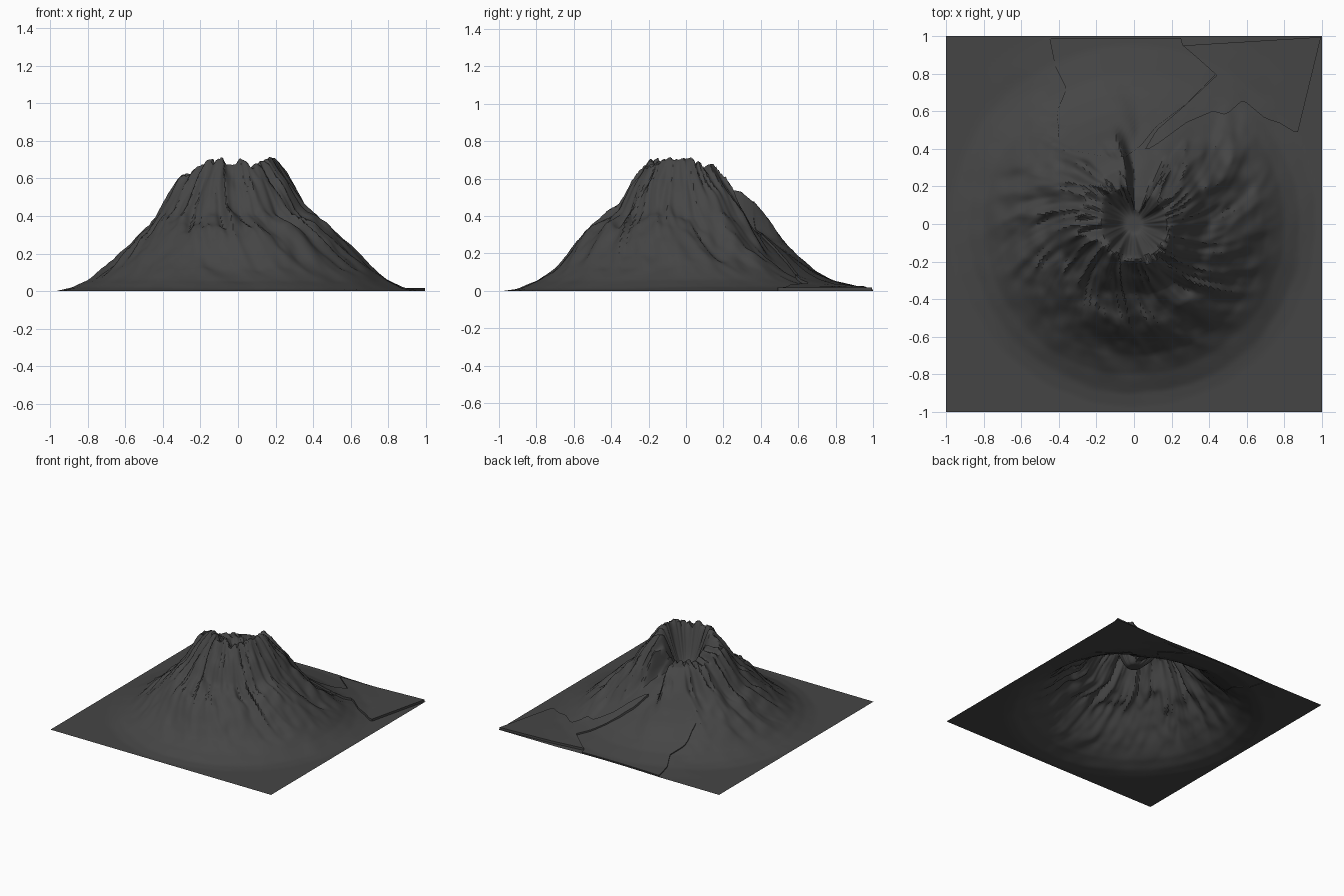
import bpy, bmesh, math
from mathutils import Vector, noise

if "Cube" in bpy.data.objects:
    bpy.data.objects.remove(bpy.data.objects["Cube"])

rock = bpy.data.materials.new("dark_rock")
rock.diffuse_color = (0.06, 0.06, 0.06, 1)
rock.use_nodes = True
rock.node_tree.nodes["Principled BSDF"].inputs["Base Color"].default_value = rock.diffuse_color


def interp(table, t):
    """Piecewise linear lookup in (position, value) pairs."""
    if t <= table[0][0]:
        return table[0][1]
    for (a, va), (b, vb) in zip(table, table[1:]):
        if t <= b:
            return va + (vb - va) * (t - a) / (b - a)
    return table[-1][1]


def smooth(a, b, t):
    t = min(1, max(0, (t - a) / (b - a)))
    return t * t * (3 - 2 * t)


# radial slope profiles: plain flank, bulging south-east lobe, back canyon, smooth back fan
FLANK = [(0, .80), (.2, .70), (.28, .60), (.36, .48), (.4, .42), (.5, .325), (.6, .225),
         (.7, .135), (.8, .06), (.88, .02), (.97, 0)]
LOBE = [(0, .80), (.2, .71), (.3, .57), (.37, .44), (.4, .415), (.5, .345), (.58, .265), (.63, .20),
        (.7, .125), (.8, .055), (.9, .01), (.97, 0)]
CANYON = [(0, .42), (.15, .41), (.3, .36), (.4, .30), (.5, .225), (.6, .15), (.7, .085),
          (.8, .043), (.95, .01), (1.1, 0)]
FAN = [(0, .58), (.3, .53), (.36, .48), (.45, .38), (.52, .28), (.6, .185), (.7, .10),
       (.8, .048), (.95, .01), (1.1, 0)]
# crater rim height by compass angle
RIM = [(0, .71), (25, .68), (50, .63), (75, .56), (95, .52), (118, .58), (140, .55), (170, .60),
       (195, .62), (212, .68), (240, .70), (265, .68), (285, .69), (310, .67), (335, .71), (360, .71)]


def height(x, y):
    r = math.hypot(x, y)
    ang = math.degrees(math.atan2(y, x)) % 360
    u = Vector((x, y, 0)) / max(r, 1e-4)
    # spiralling gullies
    tw = math.atan2(y, x) - .9 * r
    g = noise.noise(Vector((math.cos(tw) * 3.6, math.sin(tw) * 3.6, r * 1.8)))
    g2 = noise.noise(Vector((math.cos(tw) * 8 + 9, math.sin(tw) * 8, r * 4)))
    ridge = .5 - abs(g) * 1.6 + .35 * (.4 - abs(g2) * 1.5)
    lobe = smooth(225, 275, ang) * (1 - smooth(335, 358, ang))
    west = smooth(160, 178, ang) * (1 - smooth(192, 210, ang))
    rr = r + .012 * noise.noise(Vector((x * 7, y * 7, 3)))
    rr -= .025 * west * (1 - smooth(.36, .5, r))
    z = interp(FLANK, rr) * (1 - lobe) + interp(LOBE, rr) * lobe
    rough = smooth(.12, .3, r) * (1 - smooth(.5, .85, r))
    z += .07 * (ridge - .35) * rough
    # smooth back fan and the canyon beside it
    lo = 64 - 14 * smooth(.3, .65, r) + 8 * g2
    hi = 126 + 6 * g2
    back = smooth(lo - 10, lo + 4, ang) * (1 - smooth(hi - 4, hi + 10, ang))
    fan = smooth(88, 102, ang + 6 * g2)
    z_back = interp(CANYON, r) * (1 - fan) + interp(FAN, r) * fan
    z = z * (1 - back) + min(z + .03, z_back) * back
    # jagged rim and crater bowl
    top = interp(RIM, ang) + .05 * noise.noise(u * 5 + Vector((2, 4, 1))) + .03 * g2
    z = min(z, top)
    wall = .17 + .03 * noise.noise(u * 3) + .08 * smooth(85, 115, ang) * (1 - smooth(135, 165, ang))
    bowl = .40 + (top - .40 + .03) * smooth(.04, wall + .04, r)
    z = min(z, bowl)
    # small blocky detail
    z += .02 * noise.noise(Vector((x * 14, y * 14, 5))) * rough * (1 - .8 * back)
    return min(.718, max(0, z))


def finish(bm, name, angle):
    me = bpy.data.meshes.new(name)
    bmesh.ops.recalc_face_normals(bm, faces=bm.faces)
    if sum(f.normal.z for f in bm.faces) < 0:
        bmesh.ops.reverse_faces(bm, faces=bm.faces)
    bm.to_mesh(me)
    bm.free()
    me.materials.append(rock)
    ob = bpy.data.objects.new(name, me)
    bpy.context.collection.objects.link(ob)
    bpy.ops.object.select_all(action='DESELECT')
    ob.select_set(True)
    bpy.context.view_layer.objects.active = ob
    bpy.ops.object.shade_smooth_by_angle(angle=math.radians(angle))
    return ob


# volcano sheet: polar rings that blend into a square outline
RINGS, SPOKES = 80, 240
bm = bmesh.new()
centre = bm.verts.new((0, 0, height(0, 0)))
last = None
for i in range(1, RINGS + 1):
    t = i / RINGS
    ring = []
    for k in range(SPOKES):
        a = 2 * math.pi * k / SPOKES
        c, s = math.cos(a), math.sin(a)
        f = t * (1 + t ** 4 * (1 / max(abs(c), abs(s)) - 1))
        ring.append(bm.verts.new((c * f, s * f, height(c * f, s * f))))
    for k in range(SPOKES):
        n = (k + 1) % SPOKES
        if last:
            bm.faces.new((last[k], ring[k], ring[n], last[n]))
        else:
            bm.faces.new((centre, ring[k], ring[n]))
    last = ring
finish(bm, "volcano_terrain", 35)


def along(path, t):
    """Point at fraction t of a polyline's length."""
    pts = [Vector(p) for p in path]
    lens = [(b - a).length for a, b in zip(pts, pts[1:])]
    d = t * sum(lens)
    for a, b, l in zip(pts, pts[1:], lens):
        if d <= l + 1e-6:
            return a.lerp(b, min(1, d / l))
        d -= l
    return pts[-1]


def lava_sheet(name, left, right, lift, n=48, m=24):
    """Thin slab draped on the terrain between two jagged banks."""
    bm = bmesh.new()
    rows = []
    for i in range(n + 1):
        a, b = along(left, i / n), along(right, i / n)
        row = []
        for j in range(m + 1):
            p = a.lerp(b, j / m)
            row.append(bm.verts.new((p.x, p.y, height(p.x, p.y) + lift)))
        rows.append(row)
    for r0, r1 in zip(rows, rows[1:]):
        for j in range(m):
            bm.faces.new((r0[j], r0[j + 1], r1[j + 1], r1[j]))
    bmesh.ops.remove_doubles(bm, verts=bm.verts, dist=1e-4)
    # side banks down to the slope
    border = [e for e in bm.edges if e.is_boundary]
    new = bmesh.ops.extrude_edge_only(bm, edges=border)["geom"]
    for v in new:
        if isinstance(v, bmesh.types.BMVert):
            v.co.z = max(0, v.co.z - lift - .003)
    return finish(bm, name, 35)


# lava flows on the back slope
lava_sheet("back_lava_fan",
           [(-.16, .36), (-.28, .38), (-.40, .44), (-.41, .60), (-.36, .72), (-.42, .84), (-.45, .99)],
           [(-.04, .36), (.04, .42), (.12, .52), (.28, .64), (.44, .80), (.26, .95), (.25, .99)], .008)
lava_sheet("corner_lava_flow",
           [(.06, .40), (.12, .50), (.28, .64), (.45, .80), (.26, .95), (.995, .995)],
           [(.08, .40), (.13, .43), (.28, .54), (.42, .60), (.49, .58), (.58, .66),
            (.70, .56), (.77, .54), (.87, .48), (.995, .995)], .018)
